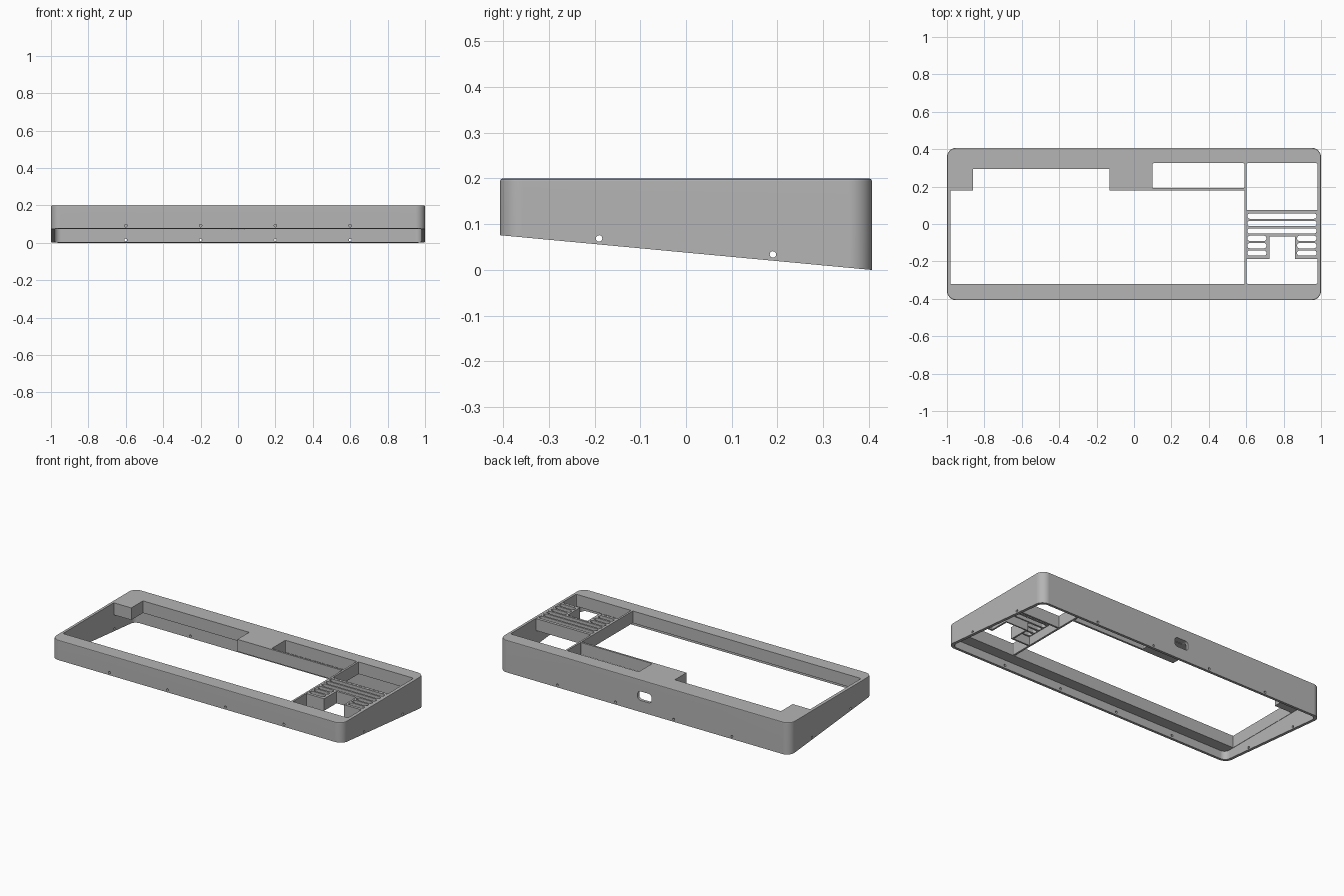
import bpy
import bmesh
import math

cube = bpy.data.objects.get("Cube")
if cube:
    bpy.data.objects.remove(cube, do_unlink=True)

grey = bpy.data.materials.new("case_grey")
grey.use_nodes = True
colour = (0.46, 0.46, 0.46, 1)
grey.diffuse_color = colour
grey.node_tree.nodes["Principled BSDF"].inputs["Base Color"].default_value = colour

# Overall sizes
X, Y, TOP, PLATE = 1.0, 0.407, 0.2, 0.125
WALL, FRONT_LIFT = 0.018, 0.076

# Mappings from profile coordinates (u, v) and extrusion depth w to space
ALONG = {"x": lambda u, v, w: (w, u, v),
         "y": lambda u, v, w: (u, w, v),
         "z": lambda u, v, w: (u, v, w)}


def rounded(u0, u1, v0, v1, r, n=6):
    """Outline of a rounded rectangle."""
    pts = []
    for i, (cu, cv) in enumerate([(u1 - r, v1 - r), (u0 + r, v1 - r),
                                  (u0 + r, v0 + r), (u1 - r, v0 + r)]):
        for k in range(n + 1):
            a = math.pi / 2 * (i + k / n)
            pts.append((cu + r * math.cos(a), cv + r * math.sin(a)))
    return pts


def rect(u0, u1, v0, v1):
    return [(u0, v0), (u1, v0), (u1, v1), (u0, v1)]


def prism(name, outline, w0, w1, axis="z"):
    """Closed outline extruded between two depths along an axis."""
    bm = bmesh.new()
    place = ALONG[axis]
    a = [bm.verts.new(place(u, v, w0)) for u, v in outline]
    b = [bm.verts.new(place(u, v, w1)) for u, v in outline]
    bm.faces.new(a)
    bm.faces.new(b)
    for i in range(len(a)):
        j = (i + 1) % len(a)
        bm.faces.new((a[i], a[j], b[j], b[i]))
    bmesh.ops.remove_doubles(bm, verts=bm.verts, dist=1e-6)
    bmesh.ops.recalc_face_normals(bm, faces=bm.faces)
    mesh = bpy.data.meshes.new(name)
    bm.to_mesh(mesh)
    bm.free()
    mesh.materials.append(grey)
    obj = bpy.data.objects.new(name, mesh)
    bpy.context.collection.objects.link(obj)
    return obj


def combine(obj, other, operation="DIFFERENCE"):
    """Apply a boolean and discard the helper."""
    other.hide_render = True
    mod = obj.modifiers.new("cut", "BOOLEAN")
    mod.operation, mod.solver, mod.object = operation, "EXACT", other
    bpy.context.view_layer.update()
    deps = bpy.context.evaluated_depsgraph_get()
    mesh = bpy.data.meshes.new_from_object(obj.evaluated_get(deps))
    obj.modifiers.clear()
    obj.data = mesh
    bpy.data.objects.remove(other, do_unlink=True)


def cut(obj, outline, w0, w1, axis="z"):
    combine(obj, prism("cutter", outline, w0, w1, axis))


def finish(obj):
    bpy.ops.object.select_all(action="DESELECT")
    obj.select_set(True)
    bpy.context.view_layer.objects.active = obj
    bpy.ops.object.shade_smooth_by_angle(angle=math.radians(30))
    obj.modifiers.new("even_shading", "WEIGHTED_NORMAL").keep_sharp = True


# Outer case with a softened top edge
case = prism("case", rounded(-X, X, -Y, Y, 0.05, 12), 0, TOP)
bm = bmesh.new()
bm.from_mesh(case.data)
rim = [e for e in bm.edges if all(v.co.z > TOP - 0.001 for v in e.verts)]
bmesh.ops.bevel(bm, geom=rim, offset=0.006, segments=2, profile=0.5, affect="EDGES")
bm.to_mesh(case.data)
bm.free()

# Hollow underside, leaving thin outer walls
cut(case, rounded(-X + WALL, X - WALL, -Y + WALL, Y - WALL, 0.035, 8), -0.1, PLATE)

# Sloping base
cut(case, [(-Y - 0.1, -0.2), (Y, -0.2), (Y, 0), (-Y, FRONT_LIFT), (-Y - 0.1, FRONT_LIFT)],
    -1.2, 1.2, "x")

# Main key opening with its raised rear bay
cut(case, [(-0.98, -0.32), (0.59, -0.32), (0.59, 0.18), (-0.13, 0.18),
           (-0.13, 0.295), (-0.86, 0.295), (-0.86, 0.18), (-0.98, 0.18)], 0.1, 0.3)

# Display window and side bay
cut(case, rounded(0.098, 0.59, 0.192, 0.325, 0.006, 3), 0.1, 0.3)
cut(case, rounded(0.602, 0.98, -0.32, 0.325, 0.006, 3), 0.1, 0.3)

# Cable port in the rear wall
cut(case, rounded(-0.048, 0.048, 0.072, 0.128, 0.02), 0.37, 0.5, "y")


# Screw holes just above the sloping base
def hole(u, v, w0, w1, axis):
    r = 0.007
    cut(case, rounded(u - r, u + r, v - r, v + r, r, 4), w0, w1, axis)


for x in (-0.6, -0.2, 0.2, 0.6):
    hole(x, FRONT_LIFT + 0.016, -0.5, -0.37, "y")
    hole(x, 0.015, 0.37, 0.5, "y")
for y, z in ((-0.19, 0.069), (0.19, 0.034)):
    hole(y, z, -1.1, 1.1, "x")
finish(case)

# Slotted grille across the side bay
grille = prism("grille", rect(0.601, 0.981, -0.186, 0.074), 0.178, 0.199)
PITCH, SLOT = 0.0395, 0.014
for i in range(6):
    y = 0.042 - i * PITCH
    spans = [(0.606, 0.976)] if i < 3 else [(0.606, 0.708), (0.872, 0.976)]
    for x0, x1 in spans:
        cut(grille, rounded(x0, x1, y - SLOT, y + SLOT, SLOT - 0.001, 5), 0.1, 0.3)

# Open well in the grille, bounded by deep walls
cut(grille, rect(0.724, 0.86, -0.3, -0.066), 0.1, 0.3)
finish(grille)
well = prism("well_walls", [(0.714, -0.188), (0.724, -0.188), (0.724, -0.066),
                            (0.86, -0.066), (0.86, -0.188), (0.87, -0.188),
                            (0.87, -0.058), (0.714, -0.058)], PLATE, 0.1995)
finish(well)

# Deep cross bars at both ends of the grille
for name, x0, x1, y0, y1 in (("rear_cross_bar", 0.6, 0.982, 0.064, 0.075),
                             ("left_front_cross_bar", 0.87, 0.982, -0.188, -0.178),
                             ("right_front_cross_bar", 0.6, 0.714, -0.188, -0.178)):
    finish(prism(name, rect(x0, x1, y0, y1), PLATE, 0.1995))
